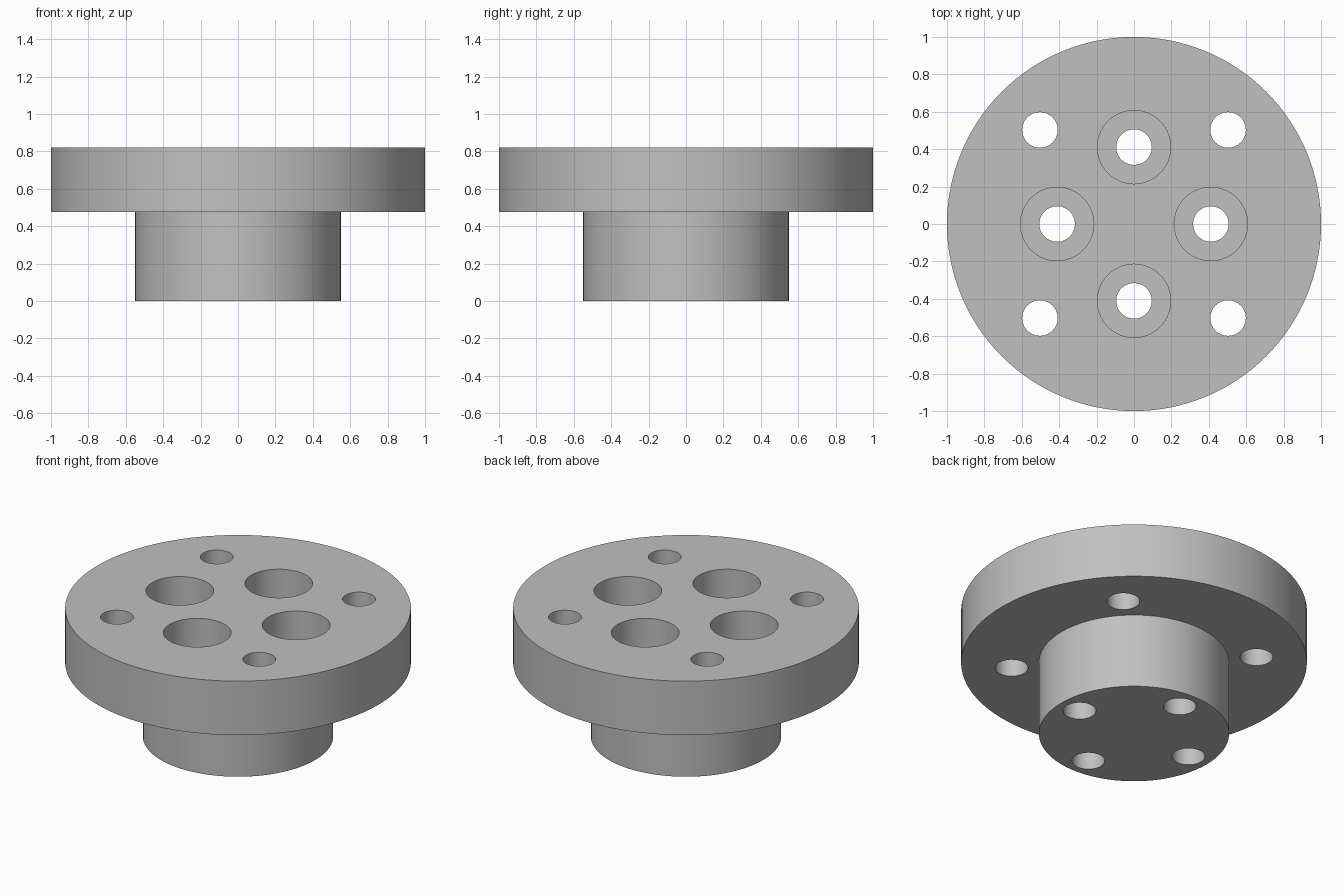
import bpy
import bmesh
from math import cos, sin, pi, radians

cube = bpy.data.objects.get("Cube")
if cube:
    bpy.data.objects.remove(cube, do_unlink=True)

TOP, STEP = 0.82, 0.475          # flange top and underside
HUB_R, FLANGE_R = 0.55, 1.0
HOLE_R, BORE_R = 0.095, 0.196
BORE_FLOOR = TOP - 0.23

grey = bpy.data.materials.new("plain grey")
grey.use_nodes = True
grey.diffuse_color = (0.53, 0.53, 0.53, 1)
grey.node_tree.nodes["Principled BSDF"].inputs["Base Color"].default_value = grey.diffuse_color


def turned(name, profile, segments, x=0, y=0):
    """Closed solid turned about a vertical axis from (radius, z) points."""
    bm = bmesh.new()
    rings = []
    for r, z in profile:
        rings.append([bm.verts.new((x + r * cos(2 * pi * i / segments),
                                    y + r * sin(2 * pi * i / segments), z))
                      for i in range(segments)])
    for low, high in zip(rings, rings[1:]):
        for i in range(segments):
            j = (i + 1) % segments
            bm.faces.new((low[i], low[j], high[j], high[i]))
    bm.faces.new(rings[0][::-1])
    bm.faces.new(rings[-1])
    mesh = bpy.data.meshes.new(name)
    bm.to_mesh(mesh)
    bm.free()
    mesh.materials.append(grey)
    obj = bpy.data.objects.new(name, mesh)
    bpy.context.collection.objects.link(obj)
    return obj


# Hub and flange in one turned body
body = turned("flanged_hub", [(HUB_R, 0), (HUB_R, STEP), (FLANGE_R, STEP), (FLANGE_R, TOP)], 128)

# Counterbored holes through the hub, plain holes through the flange
cutters = []
for k in range(4):
    a = k * pi / 2
    cutters.append(turned("counterbore_cutter",
                          [(HOLE_R, -0.1), (HOLE_R, BORE_FLOOR), (BORE_R, BORE_FLOOR), (BORE_R, TOP + 0.1)],
                          64, 0.411 * cos(a), 0.411 * sin(a)))
    a += pi / 4
    cutters.append(turned("flange_hole_cutter", [(HOLE_R, STEP - 0.1), (HOLE_R, TOP + 0.1)],
                          64, 0.711 * cos(a), 0.711 * sin(a)))

bpy.ops.object.select_all(action="DESELECT")
body.select_set(True)
bpy.context.view_layer.objects.active = body
for cutter in cutters:
    cutter.hide_render = True
    cut = body.modifiers.new("hole", "BOOLEAN")
    cut.operation = "DIFFERENCE"
    cut.solver = "EXACT"
    cut.object = cutter
    bpy.ops.object.modifier_apply(modifier=cut.name)
    bpy.data.objects.remove(cutter, do_unlink=True)

bpy.ops.object.shade_smooth_by_angle(angle=radians(30))
